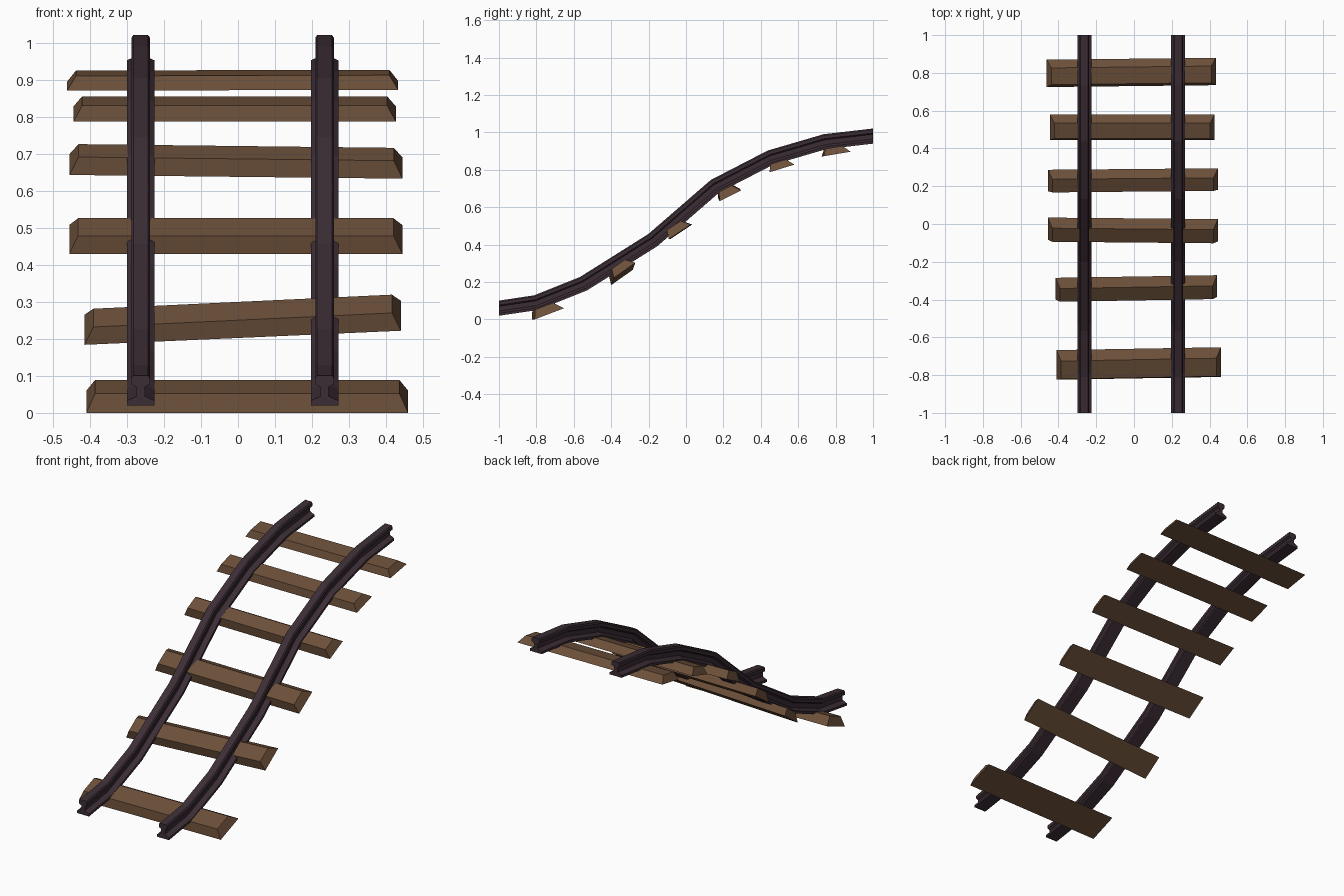
import bpy
import bmesh
from mathutils import Vector

if "Cube" in bpy.data.objects:
    bpy.data.objects.remove(bpy.data.objects["Cube"], do_unlink=True)


def make_material(name, rgb):
    mat = bpy.data.materials.new(name)
    mat.use_nodes = True
    mat.diffuse_color = (*rgb, 1)
    mat.node_tree.nodes["Principled BSDF"].inputs["Base Color"].default_value = (*rgb, 1)
    return mat


wood = make_material("brown_wood", (0.15, 0.08, 0.042))
iron = make_material("dark_iron", (0.046, 0.027, 0.037))


def loft(name, rings, mat):
    """Skin a row of closed rings and cap both ends."""
    bm = bmesh.new()
    rows = [[bm.verts.new(p) for p in ring] for ring in rings]
    n = len(rows[0])
    for a, b in zip(rows, rows[1:]):
        for i in range(n):
            j = (i + 1) % n
            bm.faces.new((a[i], a[j], b[j], b[i]))
    bm.faces.new(rows[0])
    bm.faces.new(rows[-1])
    bmesh.ops.recalc_face_normals(bm, faces=bm.faces)
    mesh = bpy.data.meshes.new(name)
    bm.to_mesh(mesh)
    bm.free()
    mesh.materials.append(mat)
    obj = bpy.data.objects.new(name, mesh)
    bpy.context.collection.objects.link(obj)
    return obj


# Rails: half of the I-shaped section (half width, height), mirrored
half = [(0.037, 0), (0.037, 0.013), (0.011, 0.025), (0.011, 0.05),
        (0.025, 0.057), (0.025, 0.074), (0.02, 0.081)]
section = half + [(-w, h) for w, h in reversed(half)]

# Underside of the rail as (y, z), climbing in an S curve
path = [Vector(p) for p in [(-1, 0.02), (-0.79, 0.051), (-0.53, 0.155), (-0.153, 0.392),
                            (0.178, 0.679), (0.467, 0.828), (0.751, 0.911), (1, 0.94)]]


def make_rail(name, x):
    rings = []
    for i, p in enumerate(path):
        up = Vector((0, 1))
        if 0 < i < len(path) - 1:
            t = (p - path[i - 1]).normalized() + (path[i + 1] - p).normalized()
            up = Vector((-t.y, t.x)).normalized()
        rings.append([(x + w, p.x + up.x * h, p.y + up.y * h) for w, h in section])
    loft(name, rings, iron)


make_rail("right_rail", -0.263)
make_rail("left_rail", 0.234)


# Sleepers: bevelled planks, each lying along the slope at a slight angle
def make_sleeper(name, x0, x1, front, back, drift, height):
    f, b = Vector(front), Vector(back)
    along = b - f
    up = Vector((-along.y, along.x)).normalized() * height
    corners = [(f, 0), (b, 0), (f + along * 0.74 + up, 0.024), (f + along * 0.13 + up, 0.024)]
    rings = []
    for x, side in ((x0, -1), (x1, 1)):
        shift = Vector(drift) * side / 2
        rings.append([(x - side * inset, c.x + shift.x, c.y + shift.y) for c, inset in corners])
    loft(name, rings, wood)


# x range, lower front edge, lower back edge, drift across the length, height
sleepers = [
    (-0.41, 0.46, (-0.817, 0.0), (-0.66, 0.06), (0.015, 0), 0.048),
    (-0.415, 0.44, (-0.393, 0.203), (-0.278, 0.284), (0.014, 0.038), 0.046),
    (-0.456, 0.444, (-0.088, 0.43), (0.03, 0.508), (-0.008, 0), 0.046),
    (-0.455, 0.445, (0.177, 0.638), (0.291, 0.695), (0.008, -0.01), 0.046),
    (-0.445, 0.427, (0.446, 0.787), (0.58, 0.828), (0, 0), 0.04),
    (-0.462, 0.433, (0.73, 0.872), (0.875, 0.896), (0.01, 0.002), 0.037),
]
for i, spec in enumerate(sleepers):
    make_sleeper(f"sleeper_{i + 1}", *spec)
